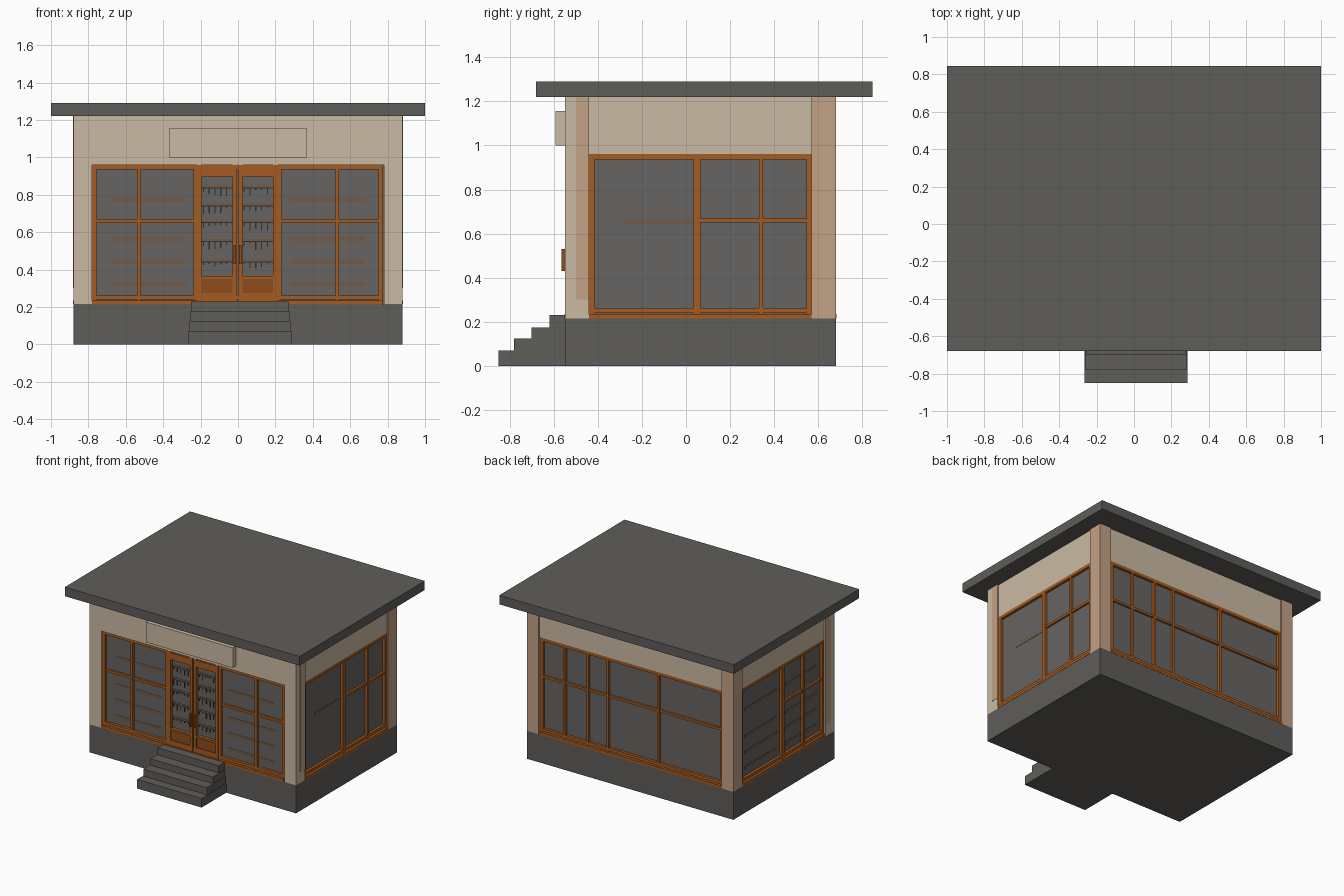
import bpy
import bmesh
import random
from mathutils import Matrix, Vector

random.seed(4)
cube = bpy.data.objects.get("Cube")
if cube:
    bpy.data.objects.remove(cube)


def material(name, r, g, b):
    m = bpy.data.materials.new(name)
    m.use_nodes = True
    m.diffuse_color = (r, g, b, 1)
    m.node_tree.nodes["Principled BSDF"].inputs["Base Color"].default_value = (r, g, b, 1)
    return m


stone = material("dark stone", 0.115, 0.11, 0.10)
cream = material("cream plaster", 0.60, 0.49, 0.37)
peach = material("peach plaster", 0.55, 0.36, 0.24)
wood = material("orange wood", 0.38, 0.105, 0.014)
panel_wood = material("shaded wood", 0.27, 0.07, 0.012)
glass = material("grey glass", 0.135, 0.13, 0.122)
shelf_tint = material("shelf behind glass", 0.17, 0.105, 0.065)
dark = material("dark goods", 0.03, 0.028, 0.027)


def boxes(name, mat, items):
    """One object made of boxes, each (x0, x1, y0, y1, z0, z1)."""
    bm = bmesh.new()
    for x0, x1, y0, y1, z0, z1 in items:
        size = Vector((abs(x1 - x0), abs(y1 - y0), abs(z1 - z0)))
        mid = Vector((x0 + x1, y0 + y1, z0 + z1)) / 2
        bmesh.ops.create_cube(bm, size=1, matrix=Matrix.Translation(mid) @ Matrix.Diagonal(size.to_4d()))
    mesh = bpy.data.meshes.new(name)
    bm.to_mesh(mesh)
    bm.free()
    mesh.materials.append(mat)
    obj = bpy.data.objects.new(name, mesh)
    bpy.context.collection.objects.link(obj)
    return obj


# Main dimensions
HX, FRONT, BACK = 0.88, -0.55, 0.68
BASE, HEAD, TOP = 0.215, 0.96, 1.22
INSET = 0.03

# Each side maps (along, outward from glass, height) to a world box
SIDES = {
    "front": lambda u0, u1, d0, d1, z0, z1: (u0, u1, FRONT + INSET - d0, FRONT + INSET - d1, z0, z1),
    "back": lambda u0, u1, d0, d1, z0, z1: (u0, u1, BACK - INSET + d0, BACK - INSET + d1, z0, z1),
    "right": lambda u0, u1, d0, d1, z0, z1: (HX - INSET + d0, HX - INSET + d1, u0, u1, z0, z1),
    "left": lambda u0, u1, d0, d1, z0, z1: (-HX + INSET - d0, -HX + INSET - d1, u0, u1, z0, z1),
}

# Plinth, roof slab and steps
boxes("plinth", stone, [(-HX, HX, FRONT, BACK, 0, BASE)])
boxes("roof_slab", stone, [(-1, 1, -0.68, 0.845, TOP, 1.29)])
steps = [(-0.85, 0.07), (-0.78, 0.125), (-0.70, 0.175), (-0.62, 0.23)]
boxes("entrance_steps", stone,
      [(-0.265 + 0.005 * i, 0.285 - 0.005 * i, y, FRONT + 0.01, 0, z) for i, (y, z) in enumerate(steps)])

# Glazed core, walls above the windows and corner columns
boxes("glass_panes", glass, [(-HX + INSET, HX - INSET, FRONT + INSET, BACK - INSET, BASE, HEAD + 0.01)])
boxes("upper_wall", cream, [(-HX + 0.01, HX - 0.01, FRONT, BACK - 0.01, HEAD, TOP)])
boxes("front_columns", cream,
      [(s * 0.78, s * HX, FRONT, -0.44, BASE, TOP) for s in (-1, 1)])
boxes("back_columns", peach,
      [(s * 0.78, s * HX, 0.57, BACK, BASE, TOP) for s in (-1, 1)])
boxes("column_edge_strips", peach,
      [(s * HX, s * (HX + 0.002), -0.50, -0.44, 0.3, TOP) for s in (-1, 1)])

# Blank sign board
boxes("sign_board", cream, [(-0.37, 0.37, -0.592, FRONT, 1.0, 1.155)])


def window(side, u0, u1, uprights, rails, t=0.024, depth=0.02):
    """Outer frame, uprights (position, width) and rails (start, end, height)."""
    put = SIDES[side]
    parts = [put(u0, u0 + t, 0, depth, BASE, HEAD), put(u1 - t, u1, 0, depth, BASE, HEAD),
             put(u0, u1, 0, depth, HEAD - t, HEAD), put(u0, u1, 0, depth, 0.24, 0.262),
             put(u0, u1, 0, depth + 0.012, BASE, 0.235)]
    parts += [put(u - w / 2, u + w / 2, 0, depth, BASE, HEAD) for u, w in uprights]
    parts += [put(a, b, 0, depth - 0.004, z - 0.009, z + 0.009) for a, b, z in rails]
    boxes(side + "_window_frame", wood, parts)


MID = 0.66
window("front", -0.78, 0.775, [(-0.53, 0.02), (0.53, 0.02), (-0.228, 0.022), (0.222, 0.022)],
       [(-0.78, -0.23, MID), (0.22, 0.77, MID)])
window("back", -0.785, 0.775, [(0.57, 0.018), (0.37, 0.018), (0.20, 0.018), (-0.23, 0.018)],
       [(-0.78, 0.77, MID)])
window("right", -0.44, 0.57, [(0.05, 0.032), (0.34, 0.018)], [(0.05, 0.56, MID)])
window("left", -0.44, 0.57, [(0.06, 0.032), (-0.19, 0.018)], [(-0.43, 0.06, MID)])

# Faint shelving visible behind the glass
SHELVES = (0.31, 0.43, 0.55, 0.76)
shelf_spans = {"front": [(-0.68, -0.28), (0.28, 0.68)], "left": [(0.1, 0.5), (-0.38, 0.0)]}
for side, spans in shelf_spans.items():
    boxes(side + "_shelf_bands", shelf_tint,
          [SIDES[side](a, b, 0, 0.002, z, z + 0.025) for a, b in spans for z in SHELVES])
boxes("right_shelf_band", shelf_tint, [SIDES["right"](-0.28, 0.03, 0, 0.002, 0.645, 0.665)])

# Double door: stiles, rails, kick panels, handles and stocked shelves
put = SIDES["front"]
door, kicks, goods, ledges = [], [], [], []
for s in (-1, 1):
    inner, outer = s * 0.003 - 0.003, s * 0.215 - 0.003
    lo, hi = min(inner, outer), max(inner, outer)
    door += [put(lo, lo + 0.024, 0, 0.024, 0.235, HEAD), put(hi - 0.024, hi, 0, 0.024, 0.235, HEAD),
             put(lo, hi, 0, 0.024, 0.895, HEAD - 0.012), put(lo, hi, 0, 0.024, 0.35, 0.365),
             put(lo, hi, 0, 0.024, 0.235, 0.275)]
    kicks.append(put(lo, hi, 0, 0.016, 0.27, 0.355))
    for z in (0.455, 0.565, 0.665, 0.755, 0.85):
        ledges.append(put(lo + 0.024, hi - 0.024, 0, 0.003, z - 0.012, z))
        goods.append(put(lo + 0.024, hi - 0.024, 0, 0.004, z - 0.017, z - 0.012))
        for k in range(5):
            u = lo + 0.03 + k * 0.031
            h = random.uniform(0.01, 0.05)
            goods.append(put(u, u + 0.006, 0, 0.004, z - 0.012 - h, z - 0.012))
boxes("door_frames", wood, door)
boxes("door_kick_panels", panel_wood, kicks)
boxes("door_shelf_ledges", shelf_tint, ledges)
boxes("door_shelf_goods", dark, goods)
boxes("door_handles", panel_wood, [put(u - 0.006, u + 0.006, 0.02, 0.045, 0.43, 0.53) for u in (-0.018, 0.012)])
